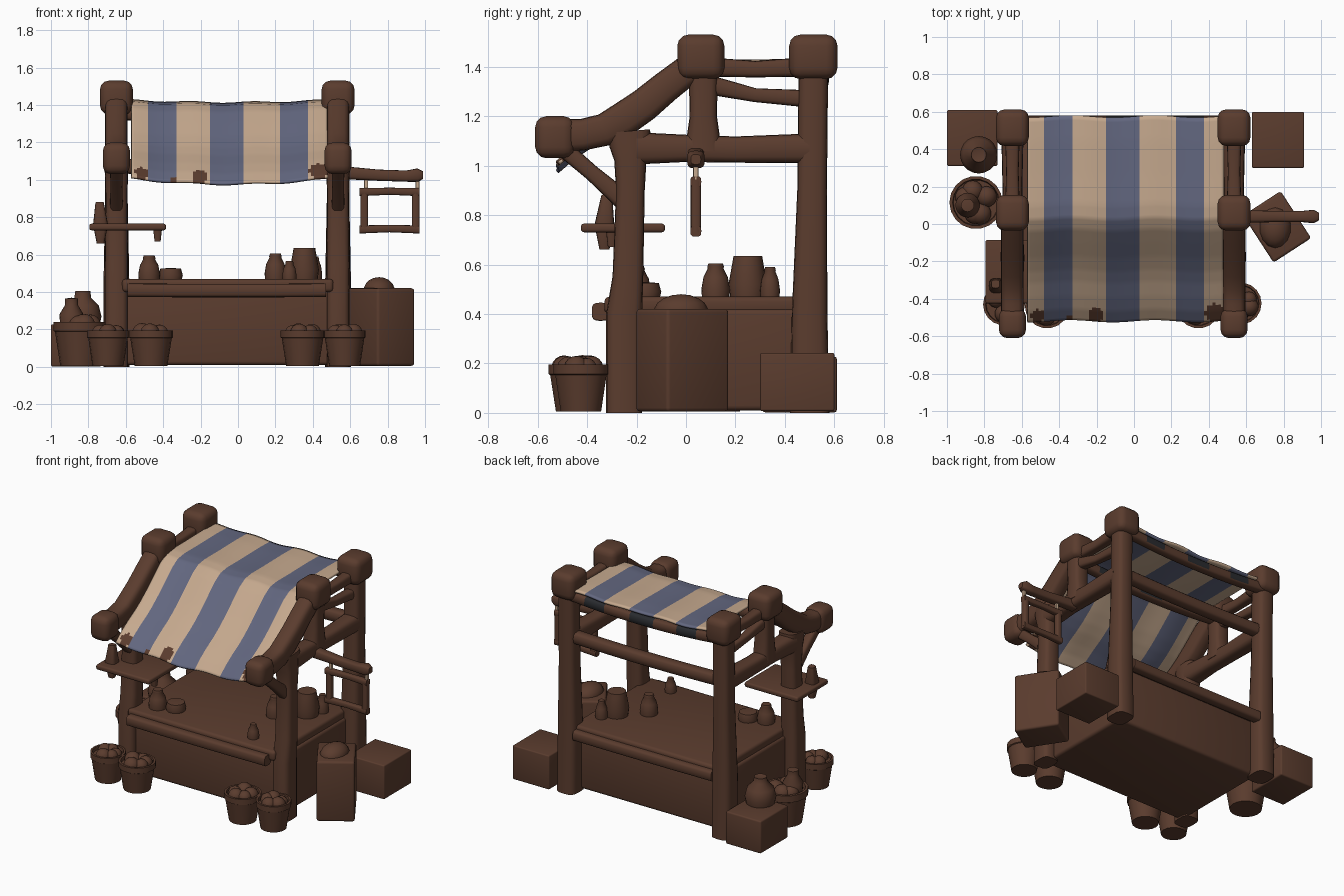
import bpy, bmesh, math, random
from mathutils import Vector

if "Cube" in bpy.data.objects:
    bpy.data.objects.remove(bpy.data.objects["Cube"])
random.seed(4)

def mat(name, rgb):
    m = bpy.data.materials.new(name)
    m.diffuse_color = (*rgb, 1)
    m.use_nodes = True
    m.node_tree.nodes["Principled BSDF"].inputs["Base Color"].default_value = m.diffuse_color
    return m

BROWN = mat("brown wood", (0.103, 0.045, 0.027))
CREAM = mat("cream cloth", (0.56, 0.395, 0.27))
BLUE = mat("blue cloth", (0.122, 0.134, 0.212))
DARK = mat("dark trim", (0.022, 0.024, 0.028))
STRIPES = [(-0.48, -0.33), (-0.15, 0.03), (0.225, 0.375)]
SIDES = {"left": -0.65, "right": 0.535}

def in_stripe(x):
    return any(a < x < b for a, b in STRIPES)

def finish(name, bm, mats=(BROWN,), angle=50, recalc=True):
    if recalc:
        bmesh.ops.recalc_face_normals(bm, faces=bm.faces)
    me = bpy.data.meshes.new(name)
    bm.to_mesh(me)
    bm.free()
    for m in mats:
        me.materials.append(m)
    ob = bpy.data.objects.new(name, me)
    bpy.context.collection.objects.link(ob)
    bpy.context.view_layer.objects.active = ob
    ob.select_set(True)
    bpy.ops.object.shade_smooth_by_angle(angle=math.radians(angle))
    ob.select_set(False)
    return ob

def box(name, loc, size, bevel=0.015, rot=0.0, segs=3):
    bm = bmesh.new()
    bmesh.ops.create_cube(bm, size=1)
    bmesh.ops.scale(bm, vec=size, verts=bm.verts)
    bmesh.ops.bevel(bm, geom=bm.edges[:], offset=bevel, segments=segs, affect='EDGES', profile=0.5)
    ob = finish(name, bm)
    ob.location = loc
    ob.rotation_euler.z = rot
    return ob

def sweep(name, pts, radii, mats=(BROWN,), rule=None, n=16, power=0.6, vmax=0.07):
    """Rounded-square section along a path; radii are half widths, vmax limits the width across it."""
    pts = [Vector(p) for p in pts]
    if not isinstance(radii, (list, tuple)):
        radii = [radii] * len(pts)
    d = (pts[-1] - pts[0]).normalized()
    ref = Vector((0, 0, 1)) if abs(d.x) > 0.7 else Vector((1, 0, 0))
    bm, rings = bmesh.new(), []
    for i, p in enumerate(pts):
        t = (pts[min(i + 1, len(pts) - 1)] - pts[max(i - 1, 0)]).normalized()
        u = t.cross(ref).normalized()
        v = u.cross(t)
        ring = []
        for k in range(n):
            c, s = math.cos(2 * math.pi * k / n), math.sin(2 * math.pi * k / n)
            a, b = [math.copysign(abs(q) ** power, q) for q in (c, s)]
            ring.append(bm.verts.new(p + u * a * radii[i] + v * b * min(radii[i], vmax)))
        rings.append(ring)
    for r0, r1 in zip(rings, rings[1:]):
        for k in range(n):
            bm.faces.new((r0[k], r0[(k + 1) % n], r1[(k + 1) % n], r1[k]))
    bm.faces.new(rings[0])
    bm.faces.new(rings[-1])
    bmesh.ops.recalc_face_normals(bm, faces=bm.faces)
    if rule:
        for f in bm.faces:
            f.material_index = rule(f)
    return finish(name, bm, mats)

def lathe(name, loc, profile, n=20):
    bm = bmesh.new()
    vs = [bm.verts.new((r, 0, z)) for r, z in profile]
    es = [bm.edges.new(e) for e in zip(vs, vs[1:])]
    bmesh.ops.spin(bm, geom=vs + es, cent=(0, 0, 0), axis=(0, 0, 1), angle=2 * math.pi, steps=n)
    bmesh.ops.remove_doubles(bm, verts=bm.verts, dist=1e-4)
    ob = finish(name, bm)
    ob.location = loc
    return ob

def blob(name, loc, scale):
    bm = bmesh.new()
    bmesh.ops.create_uvsphere(bm, u_segments=14, v_segments=9, radius=1)
    bmesh.ops.scale(bm, vec=scale, verts=bm.verts)
    ob = finish(name, bm)
    ob.location = loc

# Side frames: posts, rafters, rails and knobs
for side, x in SIDES.items():
    sweep(side + "_front_post", [(x, -0.25, 0), (x, -0.25, 0.4), (x, -0.235, 0.55), (x, -0.225, 0.9),
          (x, -0.225, 1.02), (x, -0.225, 1.08), (x, -0.23, 1.14)], [0.073, 0.073, 0.062, 0.058, 0.065, 0.085, 0.085], vmax=0.062)
    sweep(side + "_back_post", [(x, 0.5, 0), (x, 0.5, 0.4), (x, 0.51, 0.9), (x, 0.515, 1.4)],
          [0.08, 0.072, 0.06, 0.06])
    sweep(side + "_rafter", [(x, -0.55, 1.12), (x, -0.42, 1.125), (x, -0.33, 1.145), (x, -0.25, 1.19),
          (x, -0.17, 1.245), (x, -0.08, 1.32), (x, 0.05, 1.42)], [0.07, 0.064, 0.066, 0.07, 0.068, 0.064, 0.06], vmax=0.06)
    sweep(side + "_cross_beam", [(x, -0.2, 1.07), (x, 0.0, 1.07), (x, 0.2, 1.065), (x, 0.5, 1.07)],
          [0.065, 0.055, 0.053, 0.06])
    sweep(side + "_king_post", [(x, 0.07, 1.06), (x, 0.07, 1.2), (x, 0.07, 1.42)], [0.075, 0.055, 0.06], vmax=0.058)
    sweep(side + "_top_rail", [(x, 0.07, 1.4), (x, 0.28, 1.39), (x, 0.5, 1.4)], [0.04, 0.033, 0.04])
    sweep(side + "_middle_rail", [(x, 0.08, 1.33), (x, 0.28, 1.285), (x, 0.5, 1.27)], [0.04, 0.028, 0.035])
    sweep(side + "_brace", [(x, -0.52, 1.09), (x, -0.38, 0.97), (x, -0.23, 0.84)], [0.035, 0.032, 0.042], vmax=0.035)
    box(side + "_front_knob", (x, -0.53, 1.115), (0.145, 0.16, 0.17), 0.045)
    box(side + "_middle_knob", (x, 0.06, 1.44), (0.175, 0.19, 0.18), 0.045)
    box(side + "_back_knob", (x, 0.515, 1.44), (0.175, 0.195, 0.18), 0.045)

# Sagging cross bars carrying the awning
def bar(name, y, z, sag, r, trim=True):
    xs = [-0.66 + 0.015 * i for i in range(81)]
    pts = [(x, y, z - sag * (1 - ((x + 0.06) / 0.6) ** 2)) for x in xs]
    rule = (lambda f: int(in_stripe(f.calc_center_median().x) and f.normal.z > -0.5)) if trim else None
    sweep(name, pts, r, (BROWN, DARK), rule, n=12)

bar("back_top_bar", 0.545, 1.38, 0.03, 0.034)
bar("middle_top_bar", 0.07, 1.36, 0.03, 0.035)
bar("back_lower_bar", 0.51, 1.075, 0.01, 0.04, False)

# Striped awning
PROFILE = [(0.575, 1.425), (0.45, 1.428), (0.25, 1.425), (0.1, 1.425), (0.03, 1.415), (-0.03, 1.38),
           (-0.1, 1.32), (-0.18, 1.25), (-0.25, 1.195), (-0.31, 1.155), (-0.39, 1.11), (-0.46, 1.065), (-0.52, 1.015)]
SPOTS = [(-0.515, -0.49, 0.035), (-0.345, -0.505, 0.022), (-0.205, -0.49, 0.042), (0.43, -0.475, 0.05)]
rows = []
for (y0, z0), (y1, z1) in zip(PROFILE, PROFILE[1:]):
    rows += [(y0 + (y1 - y0) * k / 5, z0 + (z1 - z0) * k / 5) for k in range(5)]
rows.append(PROFILE[-1])
bm, grid = bmesh.new(), []
for y, z in rows:
    line = []
    for i in range(71):
        x = -0.57 + 0.015 * i
        u = 1 - ((x + 0.045) / 0.525) ** 2
        sag = 0.012 + 0.018 * max(0, -y / 0.5)
        line.append(bm.verts.new((x, y + 0.006 * math.sin(x * 14), z - sag * u + 0.004 * math.sin(x * 19))))
    grid.append(line)
for a, b in zip(grid, grid[1:]):
    for i in range(70):
        f = bm.faces.new((a[i], b[i], b[i + 1], a[i + 1]))
        c = f.calc_center_median()
        f.material_index = int(in_stripe(c.x))
        if any(math.hypot(c.x - sx, c.y - sy) < r for sx, sy, r in SPOTS):
            f.material_index = 2
awning = finish("awning", bm, (CREAM, BLUE, BROWN), recalc=False)
awning.modifiers.new("thickness", 'SOLIDIFY').thickness = 0.014

# Counter
box("counter_body", (-0.055, 0.1, 0.215), (1.16, 0.75, 0.41), 0.02)
box("counter_top", (-0.055, 0.1, 0.435), (1.13, 0.86, 0.07), 0.02)
for nm, y in (("front", -0.345), ("back", 0.535)):
    sweep("counter_%s_lip" % nm, [(-0.59, y, 0.41), (-0.3, y, 0.408), (0.2, y, 0.408), (0.47, y, 0.41)], 0.036)

# Jars on the counter
def jar(name, x, y, r, h):
    lathe(name, (x, y, 0.465), [(0, 0), (r * 0.95, 0), (r, h * 0.25), (r * 0.85, h * 0.6), (r * 0.55, h * 0.85),
          (r * 0.58, h * 0.9), (r * 0.5, h), (0, h)])

jar("tall_jar", -0.475, -0.2, 0.058, 0.13)
lathe("bowl", (-0.36, -0.165, 0.46), [(0, 0), (0.058, 0), (0.065, 0.03), (0.055, 0.065), (0, 0.07)])
jar("slim_jar", 0.2, 0.12, 0.058, 0.14)
lathe("big_jar", (0.355, 0.25, 0.46), [(0, 0), (0.07, 0), (0.078, 0.06), (0.062, 0.15), (0.058, 0.175), (0, 0.175)])
jar("small_pot", 0.275, -0.225, 0.038, 0.1)
jar("side_pot", 0.41, 0.34, 0.04, 0.125)

# Produce baskets around the stall
def basket(name, x, y, r, h):
    lathe(name, (x, y, 0.005), [(0, 0), (r * 0.74, 0), (r * 0.94, h * 0.78), (r, h * 0.8), (r, h), (r * 0.88, h),
          (r * 0.85, h * 0.88), (0, h * 0.88)], 18)
    for k in range(5):
        a = k * 1.257 + random.random()
        s = r * random.uniform(0.36, 0.46)
        blob(name + "_produce_%d" % k, (x + r * 0.45 * math.cos(a), y + r * 0.45 * math.sin(a), h * 0.95), (s, s, s))

basket("basket_left_outer", -0.695, -0.43, 0.112, 0.19)
basket("basket_left_inner", -0.465, -0.44, 0.118, 0.19)
basket("basket_right_inner", 0.345, -0.44, 0.118, 0.19)
basket("basket_right_outer", 0.57, -0.425, 0.112, 0.19)
basket("basket_big", -0.845, 0.115, 0.142, 0.235)
lathe("basket_bottle", (-0.89, 0.1, 0.2), [(0, 0), (0.06, 0.01), (0.065, 0.08), (0.035, 0.13), (0.035, 0.165), (0, 0.17)])

# Crates and sacks
box("left_crate", (-0.865, 0.46, 0.115), (0.27, 0.3, 0.225), 0.01)
lathe("left_sack", (-0.83, 0.37, 0.22), [(0, 0), (0.09, 0), (0.1, 0.05), (0.085, 0.11), (0.045, 0.15), (0.04, 0.185), (0, 0.175)])
box("right_crate", (0.77, 0.45, 0.125), (0.28, 0.3, 0.235), 0.008)
box("tall_crate", (0.765, -0.015, 0.213), (0.24, 0.3, 0.415), 0.015, math.radians(33))
blob("tall_crate_sack", (0.755, -0.02, 0.41), (0.085, 0.11, 0.07))

# Small shelf on the left front post
box("shelf", (-0.59, -0.255, 0.748), (0.41, 0.34, 0.035), 0.012)
sweep("shelf_upright", [(-0.735, -0.33, 0.66), (-0.735, -0.33, 0.76), (-0.74, -0.32, 0.88)], [0.02, 0.04, 0.022])
sweep("shelf_leg", [(-0.43, -0.3, 0.67), (-0.43, -0.3, 0.75)], [0.016, 0.025])

# Hanging sign frame on the right
Y = 0.04
sweep("sign_arm", [(0.54, Y, 1.04), (0.75, Y, 1.025), (0.9, Y, 1.02), (0.96, Y, 1.025), (0.99, Y, 1.025)],
      [0.035, 0.03, 0.03, 0.036, 0.02])
for z, nm in ((0.935, "top"), (0.735, "bottom")):
    sweep("sign_%s_bar" % nm, [(0.65, Y, z), (0.81, Y, z + 0.004), (0.97, Y, z)], [0.022, 0.019, 0.022])
for x, nm in ((0.675, "left"), (0.95, "right")):
    sweep("sign_%s_bar" % nm, [(x, Y, 0.73), (x, Y, 0.94)], 0.021)
    sweep("sign_%s_hook" % nm, [(x + 0.01, Y, 0.945), (x + 0.01, Y, 1.01)], 0.011, (CREAM,), n=8)
